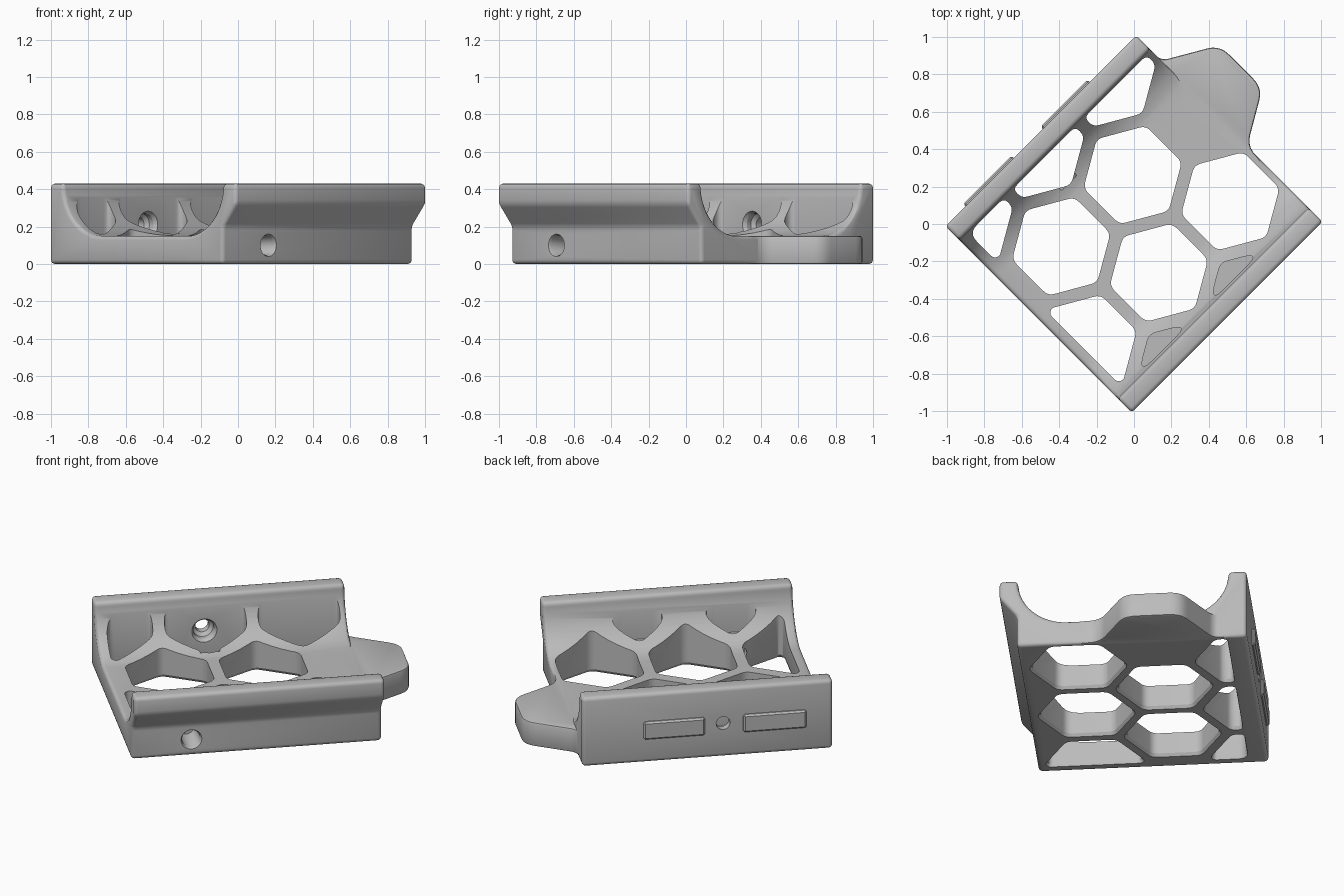
import bpy, bmesh, math
from mathutils import Vector

cube = bpy.data.objects.get("Cube")
if cube:
    bpy.data.objects.remove(cube, do_unlink=True)

S = math.sqrt(0.5)
HALF_LEN, FLOOR, TOP = 0.722, 0.15, 0.43
PITCH, HEX_R = 0.54, 0.272

grey = bpy.data.materials.new("matte_grey")
grey.use_nodes = True
grey.diffuse_color = (0.5, 0.5, 0.5, 1)
grey.node_tree.nodes["Principled BSDF"].inputs["Base Color"].default_value = (0.5, 0.5, 0.5, 1)


def place(u, v, z):
    """u runs along the walls, v across the channel; the tray stands at 45 degrees."""
    return ((u + v) * S, (u - v) * S, z)


def loft(name, rings):
    """Solid skinned through equal-length rings of (u, v, z) points."""
    bm = bmesh.new()
    loops = [[bm.verts.new(place(*p)) for p in ring] for ring in rings]
    n = len(loops[0])
    for a, b in zip(loops, loops[1:]):
        for i in range(n):
            j = (i + 1) % n
            bm.faces.new((a[i], a[j], b[j], b[i]))
    bm.faces.new(loops[0])
    bm.faces.new(loops[-1])
    bmesh.ops.recalc_face_normals(bm, faces=bm.faces)
    mesh = bpy.data.meshes.new(name)
    bm.to_mesh(mesh)
    bm.free()
    mesh.materials.append(grey)
    obj = bpy.data.objects.new(name, mesh)
    bpy.context.collection.objects.link(obj)
    return obj


def prism(name, poly, z0, z1):
    return loft(name, [[(u, v, z) for u, v in poly] for z in (z0, z1)])


def rounded(poly, radius, steps=5):
    """Round every corner of a polygon, convex or concave."""
    pts = [Vector(p) for p in poly]
    out = []
    for i, p in enumerate(pts):
        a, b = pts[i - 1] - p, pts[(i + 1) % len(pts)] - p
        turn = math.pi - a.angle(b)
        t = min(radius * math.tan(turn / 2), 0.46 * a.length, 0.46 * b.length)
        start, end = p + a.normalized() * t, p + b.normalized() * t
        for k in range(steps + 1):
            s = k / steps
            out.append(tuple(start * (1 - s) ** 2 + p * 2 * s * (1 - s) + end * s * s))
    return out


def clip(poly, axis, limit, sign):
    """Keep the part of a polygon where sign * (coordinate - limit) is positive."""
    out = []
    for i, q in enumerate(poly):
        p = poly[i - 1]
        dp, dq = sign * (p[axis] - limit), sign * (q[axis] - limit)
        if (dp > 0) != (dq > 0):
            s = dp / (dp - dq)
            out.append(tuple(p[k] + s * (q[k] - p[k]) for k in (0, 1)))
        if dq > 0:
            out.append(q)
    return out


def hexagon(u, v):
    poly = [(u + HEX_R * math.sin(k * math.pi / 3), v + HEX_R * math.cos(k * math.pi / 3))
            for k in range(6)]
    for axis, limit, sign in ((0, -0.66, 1), (0, 0.695, -1), (1, -0.59, 1), (1, 0.585, -1)):
        poly = clip(poly, axis, limit, sign)
    return rounded(poly, 0.06)


def bore(name, u, z, stations):
    """Round cutter across the channel through (v, radius) stations."""
    return loft(name, [[(u + r * math.cos(k * math.pi / 16), v, z + r * math.sin(k * math.pi / 16))
                        for k in range(32)] for v, r in stations])


def apply_all(obj):
    bpy.ops.object.select_all(action='DESELECT')
    obj.select_set(True)
    bpy.context.view_layer.objects.active = obj
    for mod in list(obj.modifiers):
        bpy.ops.object.modifier_apply(modifier=mod.name)


def bevel(obj, width, segments=3):
    mod = obj.modifiers.new("soft_edges", 'BEVEL')
    mod.width, mod.segments = width, segments
    mod.limit_method, mod.angle_limit = 'ANGLE', math.radians(35)
    apply_all(obj)


def combine(target, other, operation):
    mod = target.modifiers.new(operation.lower(), 'BOOLEAN')
    mod.object, mod.operation, mod.solver = other, operation, 'EXACT'
    apply_all(target)
    bpy.data.objects.remove(other, do_unlink=True)


# Channel body: round-bottomed section with an undercut on one outer wall
section = [(-0.705, 0), (0.605, 0), (0.605, 0.2), (0.705, 0.32), (0.705, TOP)]
arc = [(0.32 + 0.28 * math.cos(k * math.pi / 28), TOP - 0.28 * math.sin(k * math.pi / 28))
       for k in range(15)]
section += arc + [(-v, z) for v, z in reversed(arc)] + [(-0.705, TOP)]
body = loft("tray_body", [[(u, v, z) for v, z in section] for u in (-HALF_LEN, HALF_LEN)])
bevel(body, 0.022)

# Half-hexagon tab on one open end
tab_outline = [(0.5, -0.6), (0.72, -0.6), (0.72, -0.515), (1.0, -0.352), (1.0, -0.028),
               (0.72, 0.135), (0.72, 0.28), (0.5, 0.28)]
tab = prism("end_tab", rounded(tab_outline, 0.12), 0, FLOOR)
bevel(tab, 0.012, 2)
combine(body, tab, 'UNION')

# Honeycomb openings through the floor, flared underneath
columns = ((-0.658, (-0.63, -0.09, 0.45)), (-0.19, (-0.36, 0.18)), (0.278, (-0.63, -0.09, 0.45)))
for v, centres in columns:
    for u in centres:
        poly = hexagon(u, v)
        cu = sum(p[0] for p in poly) / len(poly)
        cv = sum(p[1] for p in poly) / len(poly)
        rings = [[(cu + (a - cu) * s, cv + (b - cv) * s, z) for a, b in poly]
                 for z, s in ((-0.02, 1.1), (0.018, 1.0), (0.6, 1.0))]
        combine(body, loft("floor_cutter", rings), 'DIFFERENCE')

# Blind honeycomb pockets in the undercut wall
for u in (-0.36, 0.18):
    combine(body, prism("pocket_cutter", hexagon(u, 0.746), 0.165, 0.6), 'DIFFERENCE')

# Screw hole with countersink, and blind hole below the undercut
combine(body, bore("screw_cutter", -0.09, 0.21,
                   ((-0.8, 0.04), (-0.66, 0.04), (-0.64, 0.06), (-0.61, 0.06),
                    (-0.588, 0.074), (-0.4, 0.074))), 'DIFFERENCE')
combine(body, bore("blind_cutter", -0.375, 0.1,
                   ((0.8, 0.066), (0.616, 0.066), (0.59, 0.052), (0.42, 0.052))), 'DIFFERENCE')

# Locating ridges on the flat outer wall
ridges = []
for name, u0, u1 in (("first_ridge", -0.57, -0.205), ("second_ridge", 0.015, 0.37)):
    outline = [(u0, -0.722), (u1, -0.722), (u1, -0.69), (u0, -0.69)]
    ridge = prism(name, outline, 0.147, 0.257)
    bevel(ridge, 0.01, 1)
    ridges.append(ridge)

# Smooth shading with crisp edges
for obj in [body] + ridges:
    bpy.ops.object.select_all(action='DESELECT')
    obj.select_set(True)
    bpy.context.view_layer.objects.active = obj
    bpy.ops.object.shade_smooth_by_angle(angle=math.radians(30))
